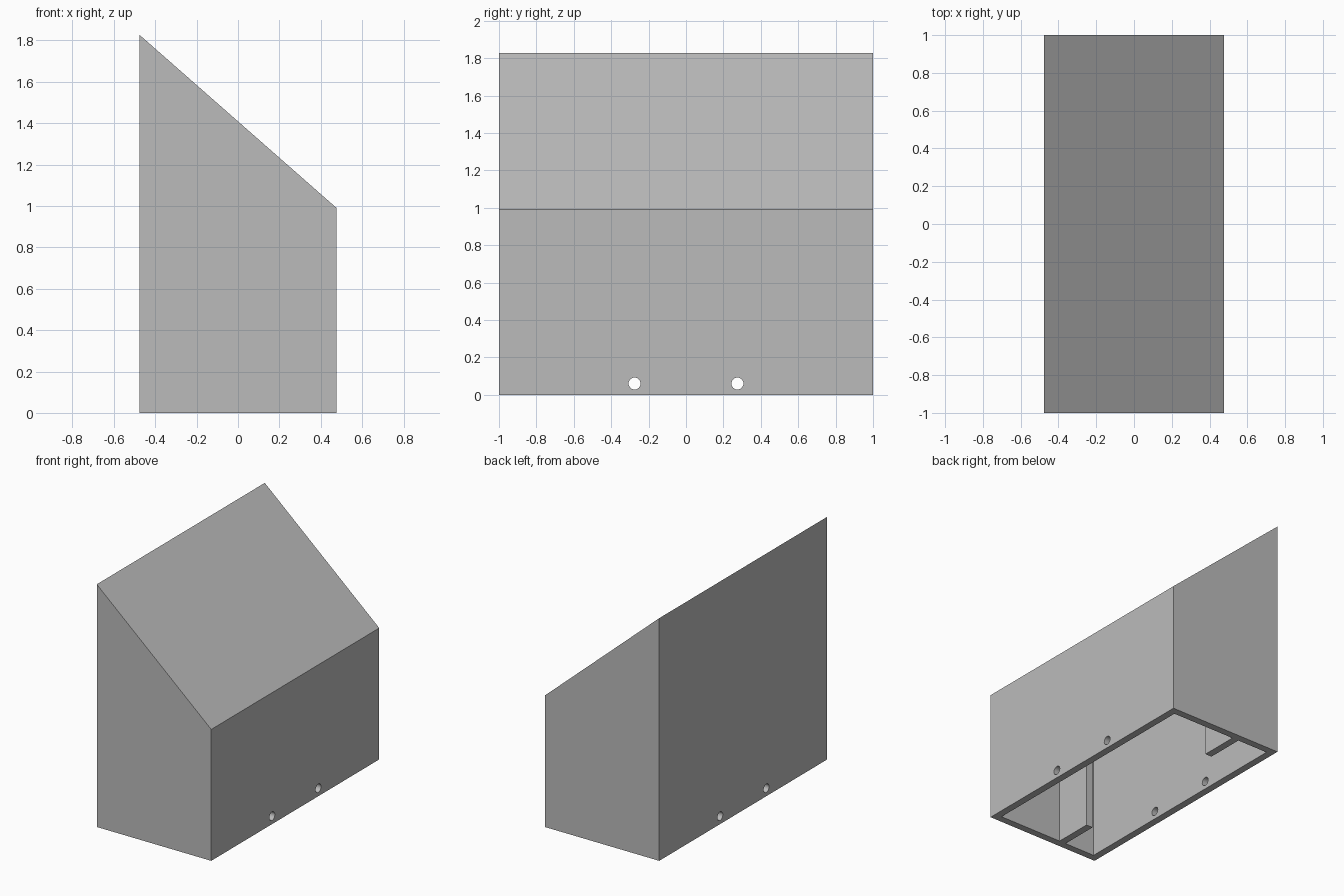
import bpy
import bmesh
from math import hypot, pi
from mathutils import Matrix

if "Cube" in bpy.data.objects:
    bpy.data.objects.remove(bpy.data.objects["Cube"])

HALF_W, HALF_L = 0.477, 1.0
LOW, HIGH = 0.99, 1.828
WALL = 0.055
SLOPE = (LOW - HIGH) / (2 * HALF_W)
ROOF_DROP = WALL * hypot(1, SLOPE)

grey = bpy.data.materials.new("plain grey")
grey.use_nodes = True
grey.diffuse_color = (0.5, 0.5, 0.5, 1)
grey.node_tree.nodes["Principled BSDF"].inputs["Base Color"].default_value = (0.5, 0.5, 0.5, 1)


def roof_z(x):
    return HIGH + SLOPE * (x + HALF_W)


def finish(name, bm):
    bmesh.ops.recalc_face_normals(bm, faces=bm.faces)
    mesh = bpy.data.meshes.new(name)
    bm.to_mesh(mesh)
    bm.free()
    mesh.materials.append(grey)
    obj = bpy.data.objects.new(name, mesh)
    bpy.context.collection.objects.link(obj)
    return obj


def sloped_prism(name, x0, x1, y0, y1, bottom, drop):
    """Extrude a slant-topped profile along y."""
    bm = bmesh.new()
    profile = [(x0, bottom), (x1, bottom), (x1, roof_z(x1) - drop), (x0, roof_z(x0) - drop)]
    face = bm.faces.new([bm.verts.new((x, y0, z)) for x, z in profile])
    new = bmesh.ops.extrude_face_region(bm, geom=[face])["geom"]
    verts = [g for g in new if isinstance(g, bmesh.types.BMVert)]
    bmesh.ops.translate(bm, verts=verts, vec=(0, y1 - y0, 0))
    return finish(name, bm)


def cut(target, cutter):
    cutter.hide_render = True
    mod = target.modifiers.new("cut", "BOOLEAN")
    mod.operation, mod.solver, mod.object = "DIFFERENCE", "EXACT", cutter
    bpy.context.view_layer.objects.active = target
    bpy.ops.object.modifier_apply(modifier=mod.name)
    bpy.data.objects.remove(cutter)


# Hollow housing, open underneath
housing = sloped_prism("housing", -HALF_W, HALF_W, -HALF_L, HALF_L, 0, 0)
cut(housing, sloped_prism("cavity_cutter", -HALF_W + WALL, HALF_W - WALL,
                          -HALF_L + WALL, HALF_L - WALL, -0.2, ROOF_DROP))

# Screw holes through both long walls
for y in (-0.275, 0.275):
    bm = bmesh.new()
    bmesh.ops.create_cone(bm, cap_ends=True, segments=32, radius1=0.032, radius2=0.032,
                          depth=1.4, matrix=Matrix.Translation((0, y, 0.06)) @ Matrix.Rotation(pi / 2, 4, "Y"))
    cut(housing, finish("hole_cutter", bm))

# Upright ribs inside the end walls
for side, name in ((-1, "front_rib"), (1, "back_rib")):
    sloped_prism(name, -0.165, -0.11, side * 0.65, side * (HALF_L - WALL), 0, ROOF_DROP)

# Smooth hole walls, crisp edges elsewhere
bpy.ops.object.select_all(action="DESELECT")
housing.select_set(True)
bpy.context.view_layer.objects.active = housing
bpy.ops.object.shade_smooth_by_angle()
